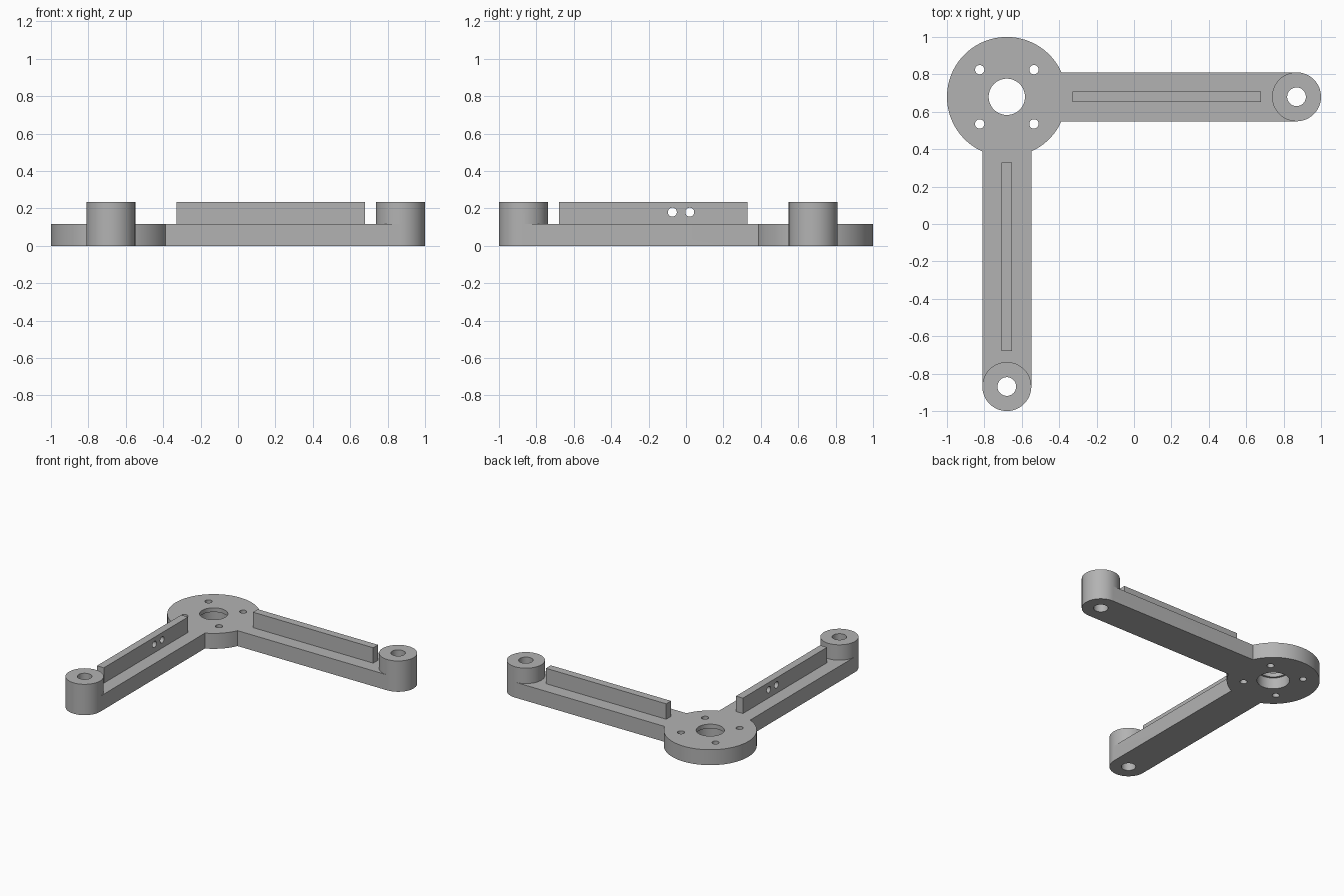
import bpy
import math

cube = bpy.data.objects.get("Cube")
if cube:
    bpy.data.objects.remove(cube, do_unlink=True)

HUB = 0.68          # hub centre is (-HUB, HUB)
END = 0.869         # distance of the boss centre from the origin along its arm
PLATE, TALL = 0.117, 0.234
ARM_R = 0.131       # half the arm width, also the boss radius

grey = bpy.data.materials.new("Plain grey")
grey.use_nodes = True
colour = (0.45, 0.45, 0.45, 1)
grey.diffuse_color = colour
grey.node_tree.nodes["Principled BSDF"].inputs["Base Color"].default_value = colour


def finish(name):
    obj = bpy.context.object
    obj.name = name
    obj.data.materials.append(grey)
    return obj


def cylinder(name, x, y, z0, z1, radius, sides=64, turn=(0, 0, 0)):
    bpy.ops.mesh.primitive_cylinder_add(vertices=sides, radius=radius, depth=z1 - z0,
                                        location=(x, y, (z0 + z1) / 2), rotation=turn)
    return finish(name)


def box(name, x0, x1, y0, y1, z0, z1):
    bpy.ops.mesh.primitive_cube_add(size=1, location=((x0 + x1) / 2, (y0 + y1) / 2, (z0 + z1) / 2))
    obj = finish(name)
    obj.scale = (x1 - x0, y1 - y0, z1 - z0)
    bpy.ops.object.transform_apply(location=False, rotation=False)
    return obj


def combine(target, tool, operation):
    mod = target.modifiers.new(operation.title(), 'BOOLEAN')
    mod.operation = operation
    mod.solver = 'EXACT'
    mod.object = tool
    bpy.context.view_layer.objects.active = target
    bpy.ops.object.modifier_apply(modifier=mod.name)
    bpy.data.objects.remove(tool, do_unlink=True)


# Round hub with two arms, each ending in a tall boss
base = cylinder("bracket_base", -HUB, HUB, 0, PLATE, 0.32, 96)
combine(base, box("side_arm", -HUB, END, HUB - ARM_R, HUB + ARM_R, 0, PLATE), 'UNION')
combine(base, box("front_arm", -HUB - ARM_R, -HUB + ARM_R, -END, HUB, 0, PLATE), 'UNION')
bosses = [(END, HUB), (-HUB, -END)]
for x, y in bosses:
    combine(base, cylinder("boss", x, y, 0, TALL, ARM_R), 'UNION')

# Boss bores, stepped hub bore and four screw holes
for x, y in bosses:
    combine(base, cylinder("boss_bore", x, y, -0.1, 0.4, 0.05, 48), 'DIFFERENCE')
combine(base, cylinder("hub_bore", -HUB, HUB, -0.1, 0.4, 0.097), 'DIFFERENCE')
combine(base, cylinder("hub_counterbore", -HUB, HUB, -0.1, 0.085, 0.112), 'DIFFERENCE')
for sx in (-1, 1):
    for sy in (-1, 1):
        combine(base, cylinder("screw_hole", -HUB + sx * 0.145, HUB + sy * 0.145,
                               -0.1, 0.4, 0.025, 32), 'DIFFERENCE')

# Upright ribs along the arms; the front one has two cross holes
side_rib = box("side_rib", -0.33, 0.68, HUB - 0.029, HUB + 0.029, PLATE, TALL)
front_rib = box("front_rib", -HUB - 0.029, -HUB + 0.029, -0.68, 0.33, PLATE, TALL)
for y in (-0.073, 0.02):
    combine(front_rib, cylinder("cross_hole", -HUB, y, 0.08, 0.28, 0.024, 32,
                                (0, math.pi / 2, 0)), 'DIFFERENCE')

# Smooth round walls, keep edges sharp
bpy.ops.object.select_all(action='DESELECT')
for obj in (base, side_rib, front_rib):
    obj.select_set(True)
bpy.context.view_layer.objects.active = base
bpy.ops.object.shade_smooth_by_angle(angle=math.radians(30))
